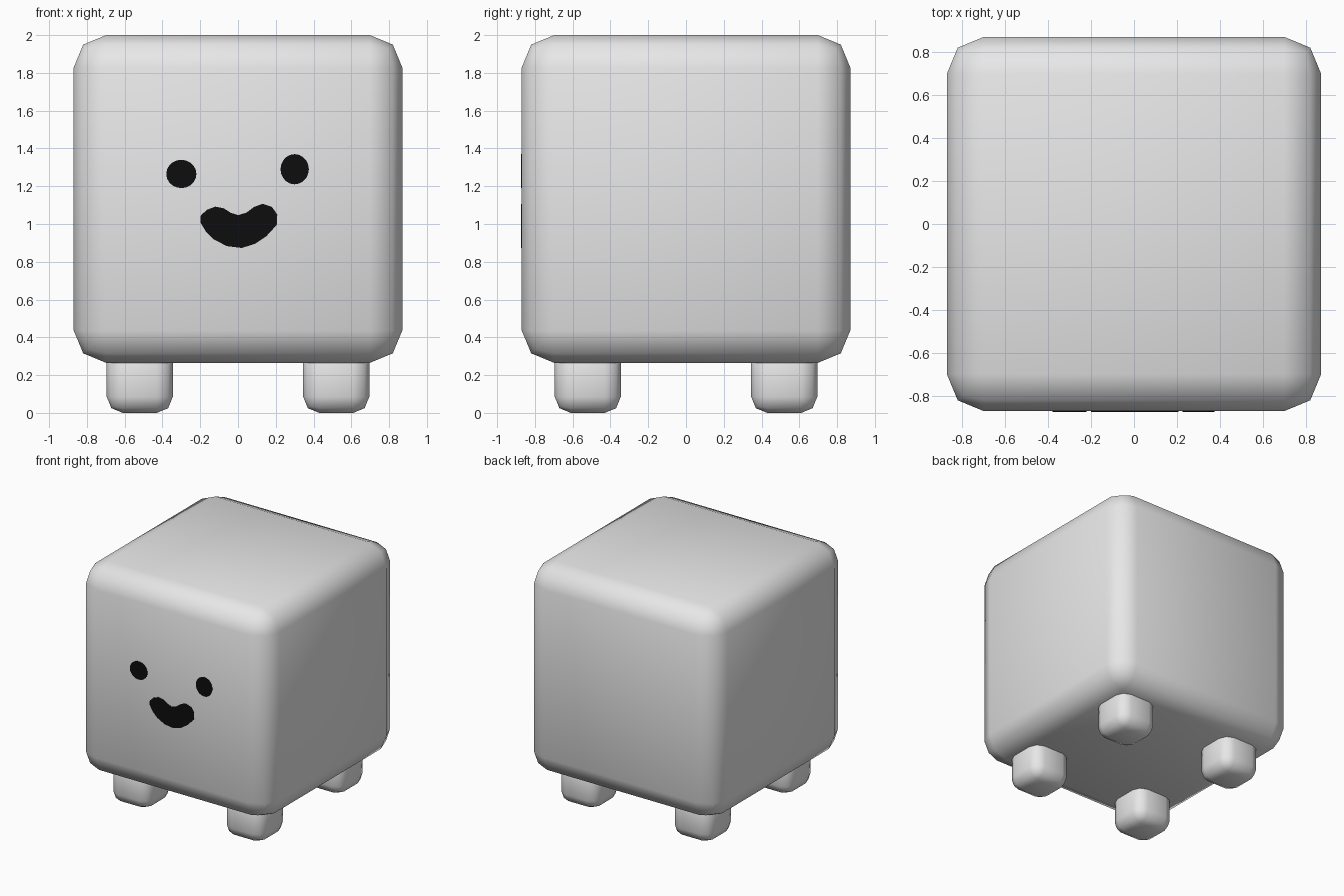
import bpy, bmesh, math

if "Cube" in bpy.data.objects:
    bpy.data.objects.remove(bpy.data.objects["Cube"])


def material(name, value):
    m = bpy.data.materials.new(name)
    m.diffuse_color = (value, value, value, 1)
    m.use_nodes = True
    m.node_tree.nodes["Principled BSDF"].inputs["Base Color"].default_value = m.diffuse_color
    return m


light_grey = material("light grey", 0.8)
black = material("black", 0.004)


def rounded_box(name, centre, size, bevel):
    bpy.ops.mesh.primitive_cube_add(size=1, location=centre)
    ob = bpy.context.object
    ob.name = name
    ob.scale = size
    bpy.ops.object.transform_apply(location=False, rotation=False, scale=True)
    mod = ob.modifiers.new("round edges", "BEVEL")
    mod.width = bevel
    mod.segments = 2
    bpy.ops.object.shade_smooth()
    ob.data.materials.append(light_grey)
    return ob


def face_plate(name, outline):
    """Thin black plate on the front, outline in (x, z), counterclockwise."""
    bm = bmesh.new()
    rings = [[bm.verts.new((x, y, z)) for x, z in outline] for y in (-0.873, -0.868)]
    front, back = rings
    bm.faces.new(front)
    bm.faces.new(back[::-1])
    n = len(outline)
    for i in range(n):
        j = (i + 1) % n
        bm.faces.new((front[j], front[i], back[i], back[j]))
    mesh = bpy.data.meshes.new(name)
    bm.to_mesh(mesh)
    bm.free()
    mesh.materials.append(black)
    bpy.context.collection.objects.link(bpy.data.objects.new(name, mesh))


def ellipse(cx, cz, rx, rz, n=20):
    return [(cx + rx * math.cos(2 * math.pi * i / n),
             cz + rz * math.sin(2 * math.pi * i / n)) for i in range(n)]


# Body
rounded_box("body", (0, 0, 1.1325), (1.74, 1.74, 1.735), 0.172)

# Four stubby legs, tops sunk into the body
for side, sx in (("left", -1), ("right", 1)):
    for end, sy in (("front", -1), ("back", 1)):
        rounded_box(f"{end}_{side}_leg", (0.52 * sx, 0.52 * sy, 0.175),
                    (0.35, 0.35, 0.35), 0.085)

# Eyes, slightly uneven
face_plate("left_eye", ellipse(-0.30, 1.265, 0.08, 0.075))
face_plate("right_eye", ellipse(0.30, 1.29, 0.075, 0.08))

# Smiling mouth
face_plate("mouth", [
    (-0.20, 1.01), (-0.17, 0.96), (-0.13, 0.92), (-0.06, 0.883), (0.02, 0.873),
    (0.09, 0.895), (0.15, 0.935), (0.205, 0.995), (0.208, 1.05), (0.18, 1.09),
    (0.13, 1.107), (0.085, 1.09), (0.045, 1.06), (0.0, 1.047), (-0.04, 1.06),
    (-0.075, 1.083), (-0.12, 1.092), (-0.165, 1.075), (-0.197, 1.045)])
